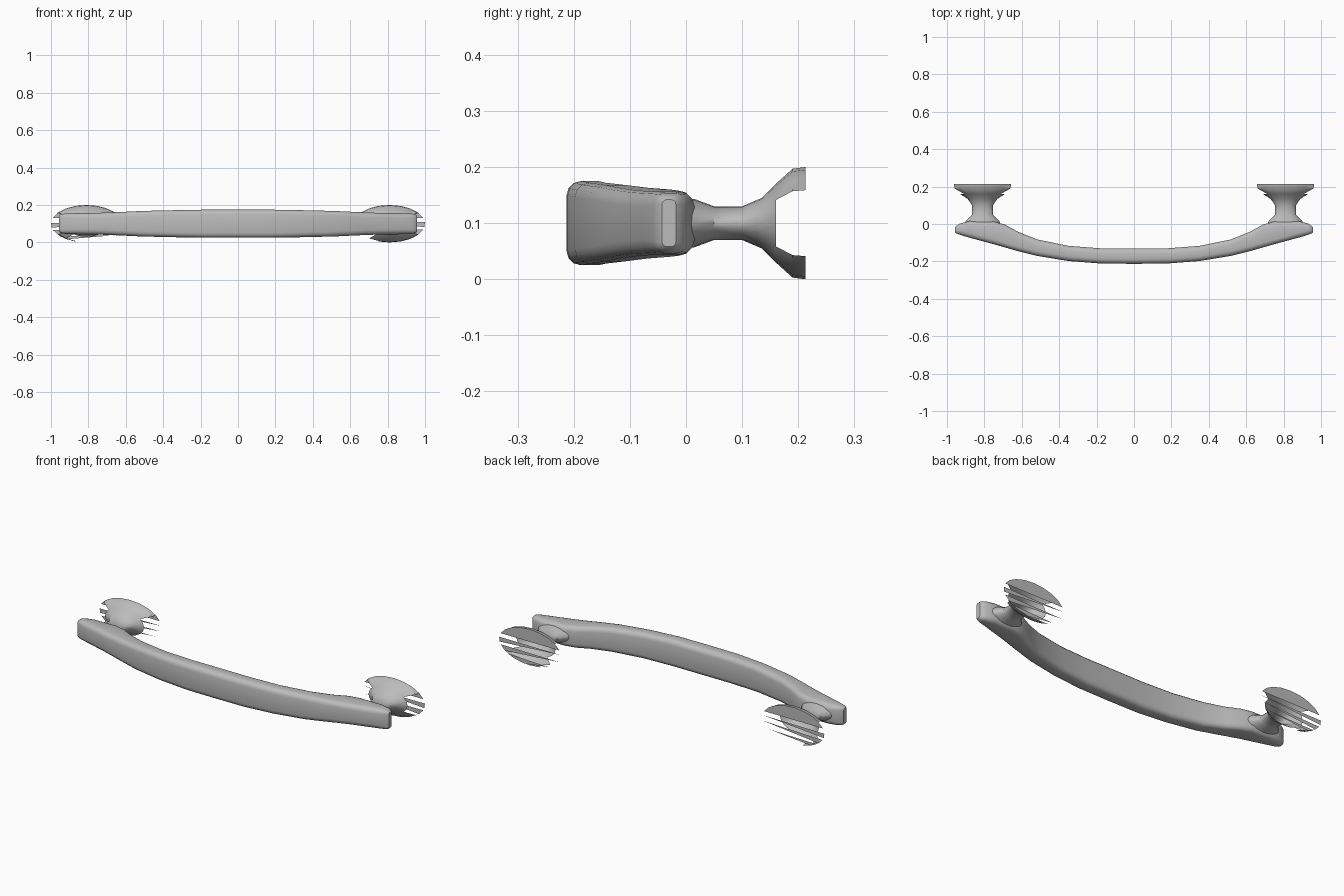
import bpy, bmesh, math

cube = bpy.data.objects.get("Cube")
if cube:
    bpy.data.objects.remove(cube, do_unlink=True)

metal = bpy.data.materials.new("satin_grey")
metal.use_nodes = True
GREY = (0.5, 0.5, 0.5, 1)
metal.diffuse_color = GREY
metal.node_tree.nodes["Principled BSDF"].inputs["Base Color"].default_value = GREY
MID = 0.1      # height of the centre line
FOOT_X = 0.81  # distance of each foot from the middle


def finish(bm, name, recalc=True):
    if recalc:
        bmesh.ops.recalc_face_normals(bm, faces=bm.faces)
    mesh = bpy.data.meshes.new(name)
    bm.to_mesh(mesh)
    bm.free()
    mesh.materials.append(metal)
    obj = bpy.data.objects.new(name, mesh)
    bpy.context.collection.objects.link(obj)
    bpy.ops.object.select_all(action='DESELECT')
    obj.select_set(True)
    bpy.context.view_layer.objects.active = obj
    bpy.ops.object.shade_smooth_by_angle(angle=math.radians(40))
    return obj


def loft(bm, rings, caps=(True, True)):
    loops = [[bm.verts.new(p) for p in ring] for ring in rings]
    for a, b in zip(loops, loops[1:]):
        for i in range(len(a)):
            j = (i + 1) % len(a)
            bm.faces.new((a[i], a[j], b[j], b[i]))
    if caps[0]:
        bm.faces.new(loops[0])
    if caps[1]:
        bm.faces.new(loops[-1])


def bar_section(x, front, back, half):
    """Rounded rectangle across the bar."""
    cy, hy = (front + back) / 2, (back - front) / 2
    r = min(0.026, hy * 0.7)
    pts = []
    for k, (sy, sz) in enumerate(((1, 1), (-1, 1), (-1, -1), (1, -1))):
        for s in range(4):
            a = math.pi / 2 * (k + s / 3)
            pts.append((x, cy + sy * (hy - r) + r * math.cos(a),
                        MID + sz * (half - r) + r * math.sin(a)))
    return pts


# Bowed bar: x, front y, back y, half height
STATIONS = [(0, -.213, -.13, .075), (.18, -.211, -.13, .075),
            (.35, -.198, -.117, .072), (.52, -.17, -.082, .068),
            (.62, -.145, -.042, .063), (.69, -.125, -.003, .06),
            (.75, -.108, .013, .058), (.88, -.073, .015, .056),
            (.93, -.058, .003, .054), (.95, -.05, -.01, .049),
            (.957, -.043, -.018, .042)]
half_bar = [bar_section(*s) for s in STATIONS]
bm = bmesh.new()
loft(bm, [[(-x, y, z) for x, y, z in ring] for ring in half_bar[:0:-1]] + half_bar)
finish(bm, "bowed_bar")

# Feet: y, x radius, z radius of each oval ring
PROFILE = [(-.01, .1, .046), (.015, .09, .043), (.05, .056, .03), (.1, .056, .03),
           (.135, .08, .045), (.16, .12, .07), (.19, .185, .097), (.213, .19, .1)]
RIM = PROFILE[-1]
SEGMENTS = 20


def oval(cx, ring, degrees):
    y, rx, rz = ring
    a = math.radians(degrees)
    return (cx + rx * math.cos(a), y, MID + rz * math.sin(a))


def foot(side, name, slivers):
    cx = side * FOOT_X
    # Flared neck with an open-sided flange
    bm = bmesh.new()
    loft(bm, [[oval(cx, ring, 360 * i / SEGMENTS) for i in range(SEGMENTS)]
              for ring in PROFILE], (True, False))
    bmesh.ops.recalc_face_normals(bm, faces=bm.faces)
    gaps = []
    for f in bm.faces:
        c = f.calc_center_median()
        outer_low = c.z < MID and side * c.x < FOOT_X + (0.07 if side < 0 else -0.08)
        if c.y > 0.16 and (abs(c.z - MID) < 0.05 or outer_low):
            gaps.append(f)
    bmesh.ops.delete(bm, geom=gaps, context='FACES')
    finish(bm, name, False)
    # Flat mounting face, split into an upper plate and narrow strips
    bm = bmesh.new()
    bm.faces.new([bm.verts.new(oval(cx, RIM, a)) for a in range(162, 17, -18)])
    for strip in slivers:
        bm.faces.new([bm.verts.new(oval(cx, RIM, a)) for a in strip])
    for f in bm.faces:
        f.normal_update()
        if f.normal.y < 0:
            f.normal_flip()
    finish(bm, name + "_plate", False)


foot(1, "left_foot", [(5, -10, 176), (-18, -36, 200), (-45, -60, -80, 232)])
foot(-1, "right_foot", [(178, 192, 4), (200, 216, -14), (222, 236, -38)])
